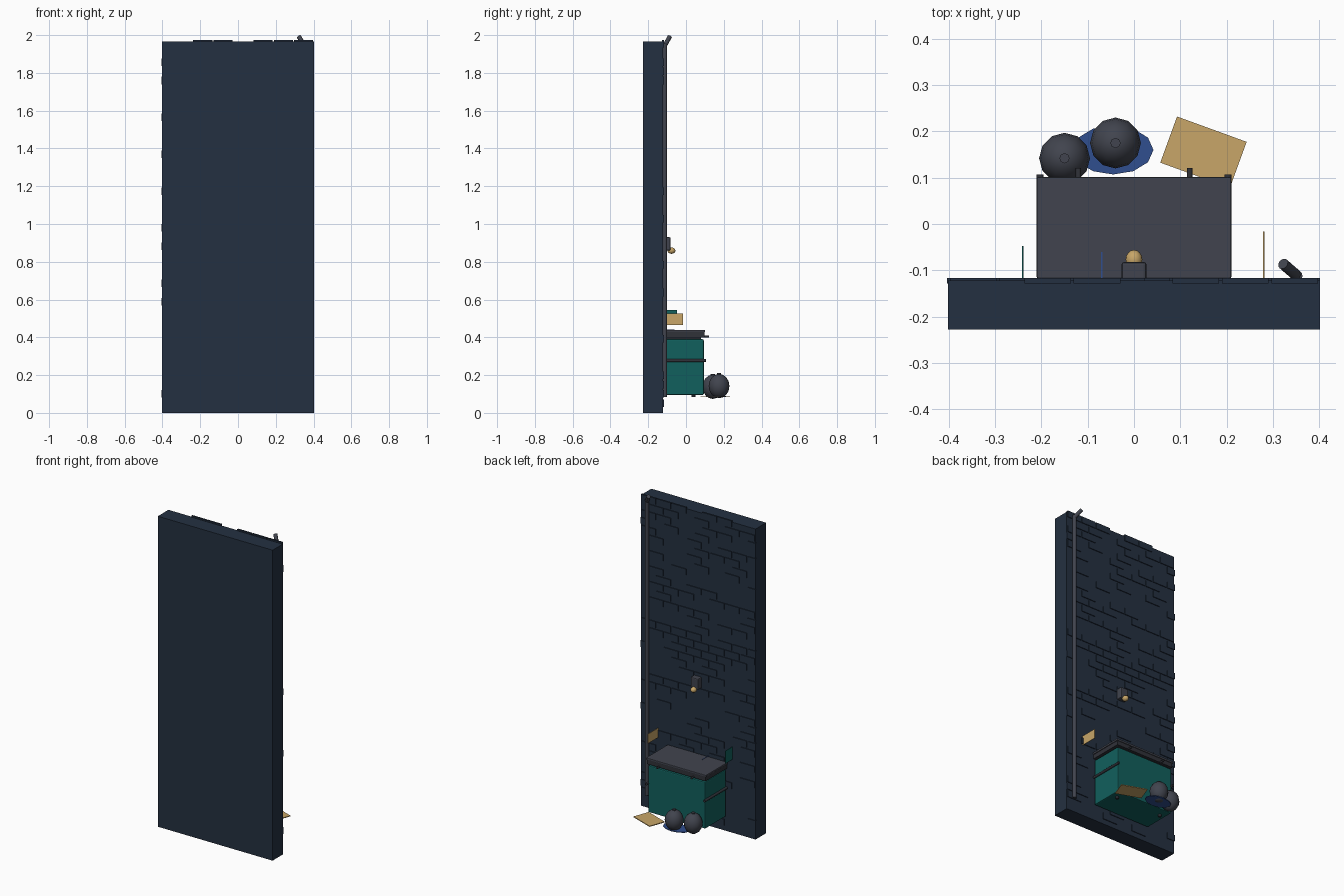
import bpy, math, random
from mathutils import Vector

cube = bpy.data.objects.get("Cube")
if cube:
    bpy.data.objects.remove(cube, do_unlink=True)
random.seed(7)


def material(name, rgb):
    lin = [(c / 255 / 12.92) if c < 11 else ((c / 255 + 0.055) / 1.055) ** 2.4 for c in rgb]
    m = bpy.data.materials.new(name)
    m.use_nodes = True
    m.diffuse_color = (*lin, 1)
    m.node_tree.nodes["Principled BSDF"].inputs["Base Color"].default_value = (*lin, 1)
    return m


NAVY = material("navy_brick", (36, 48, 65))
TEAL = material("teal_paint", (17, 96, 93))
GREY = material("slate_grey", (65, 68, 78))
DARK = material("charcoal", (48, 50, 57))
TAN = material("cardboard_tan", (200, 166, 104))
BLUE = material("puddle_blue", (48, 78, 142))


def finish(name, mat, smooth=False):
    ob = bpy.context.object
    ob.name = name
    ob.data.materials.append(mat)
    if smooth:
        bpy.ops.object.shade_smooth_by_angle(angle=math.radians(40))
    return ob


def box(name, mat, x, y, z, bevel=0, turn=0):
    """Box from (low, high) pairs on each axis."""
    spans = (x, y, z)
    bpy.ops.mesh.primitive_cube_add(size=1, location=[(a + b) / 2 for a, b in spans],
                                    rotation=(0, 0, turn))
    bpy.context.object.scale = [b - a for a, b in spans]
    bpy.ops.object.transform_apply(location=False, rotation=False, scale=True)
    ob = finish(name, mat)
    if bevel:
        mod = ob.modifiers.new("soft_edges", "BEVEL")
        mod.width, mod.segments = bevel, 2
    return ob


def rod(name, mat, start, end, radius, sides=12):
    a, b = Vector(start), Vector(end)
    bpy.ops.mesh.primitive_cylinder_add(vertices=sides, radius=radius, depth=(b - a).length,
                                        location=(a + b) / 2)
    bpy.context.object.rotation_euler = (b - a).to_track_quat('Z', 'Y').to_euler()
    return finish(name, mat, True)


def ball(name, mat, centre, size, segments=12, rings=8):
    bpy.ops.mesh.primitive_uv_sphere_add(segments=segments, ring_count=rings, radius=1,
                                         location=centre)
    bpy.context.object.scale = size
    bpy.ops.object.transform_apply(location=False, rotation=False, scale=True)
    return finish(name, mat, True)


# Wall slab with scattered raised bricks in running bond
FACE = -0.122
box("wall", NAVY, (-0.402, 0.402), (-0.228, FACE), (0, 1.966))
pitch_x, pitch_z = 0.1067, 0.0488
verts, faces = [], []
for row in range(40):
    z = 1.955 - row * pitch_z
    for col in range(8):
        left = -0.4 + (col - 0.5 * (row % 2 == 0)) * pitch_x
        top_pick = row == 0 and col in (2, 3, 5, 6, 7)
        if not (top_pick or (row and random.random() < 0.4)):
            continue
        x0, x1 = max(left + 0.003, -0.404), min(left + pitch_x - 0.003, 0.402)
        if x1 - x0 < 0.02:
            continue
        n = len(verts)
        verts += [(x, y, z + dz) for y in (FACE - 0.006, FACE + 0.005)
                  for x, dz in ((x0, -0.02), (x1, -0.02), (x1, 0.02), (x0, 0.02))]
        faces += [(n, n + 1, n + 2, n + 3), (n + 7, n + 6, n + 5, n + 4)]
        faces += [(n + i, n + 4 + i, n + 4 + (i + 1) % 4, n + (i + 1) % 4) for i in range(4)]
mesh = bpy.data.meshes.new("raised_bricks")
mesh.from_pydata(verts, [], faces)
mesh.materials.append(NAVY)
bpy.context.collection.objects.link(bpy.data.objects.new("raised_bricks", mesh))

# Drain pipe with an angled outlet at the top
rod("drain_pipe", GREY, (0.352, -0.112, 0.085), (0.352, -0.112, 1.955), 0.012)
rod("pipe_outlet", GREY, (0.352, -0.112, 1.945), (0.322, -0.086, 1.992), 0.012)

# Dumpster body, lid and fittings
box("dumpster_body", TEAL, (-0.2, 0.2), (-0.115, 0.094), (0.095, 0.39), 0.006)
box("lid_rim", DARK, (-0.205, 0.205), (-0.117, 0.097), (0.4, 0.43))
box("lid_top", GREY, (-0.21, 0.21), (-0.117, 0.101), (0.427, 0.44), 0.003)
box("lid_support", DARK, (-0.18, 0.18), (-0.1, 0.08), (0.38, 0.405))
for side, label in ((-1, "right"), (1, "left")):
    rod(label + "_side_rail", DARK, (side * 0.203, -0.115, 0.277), (side * 0.203, 0.107, 0.277), 0.008)
    rod(label + "_lid_handle", DARK, (side * 0.12, 0.085, 0.405), (side * 0.12, 0.121, 0.405), 0.006)
    rod(label + "_foot", DARK, (side * 0.16, 0.04, 0.083), (side * 0.16, 0.04, 0.1), 0.01)

# Wall lamp
box("lamp_housing", GREY, (-0.027, 0.027), (FACE, -0.082), (0.86, 0.93), 0.006)
ball("lamp_bulb", TAN, (0, -0.077, 0.859), (0.018, 0.021, 0.017), 16, 8)

# Loose sheets standing out from the wall
box("tan_sheet", TAN, (0.279, 0.282), (FACE, -0.016), (0.465, 0.525))
box("teal_sheet", TEAL, (-0.242, -0.239), (FACE, -0.048), (0.465, 0.545))
box("blue_sheet", BLUE, (-0.0715, -0.0685), (FACE, -0.06), (0.392, 0.442))

# Rubbish bags with knotted tops
for i, (x, y, z) in enumerate(((-0.15, 0.142, 0.138), (-0.04, 0.175, 0.142))):
    ball(f"rubbish_bag_{i + 1}", GREY, (x, y, z), (0.055, 0.055, 0.064))
    rod(f"bag_knot_{i + 1}", GREY, (x, y, z + 0.05), (x, y, z + 0.068), 0.011, 8)

# Puddle and flattened cardboard on the ground
bpy.ops.mesh.primitive_cylinder_add(vertices=12, radius=1, depth=1, location=(-0.045, 0.16, 0.087))
bpy.context.object.scale = (0.087, 0.053, 0.004)
finish("puddle", BLUE)
box("cardboard", TAN, (0.07, 0.23), (0.102, 0.208), (0.083, 0.088), turn=math.radians(-20))
